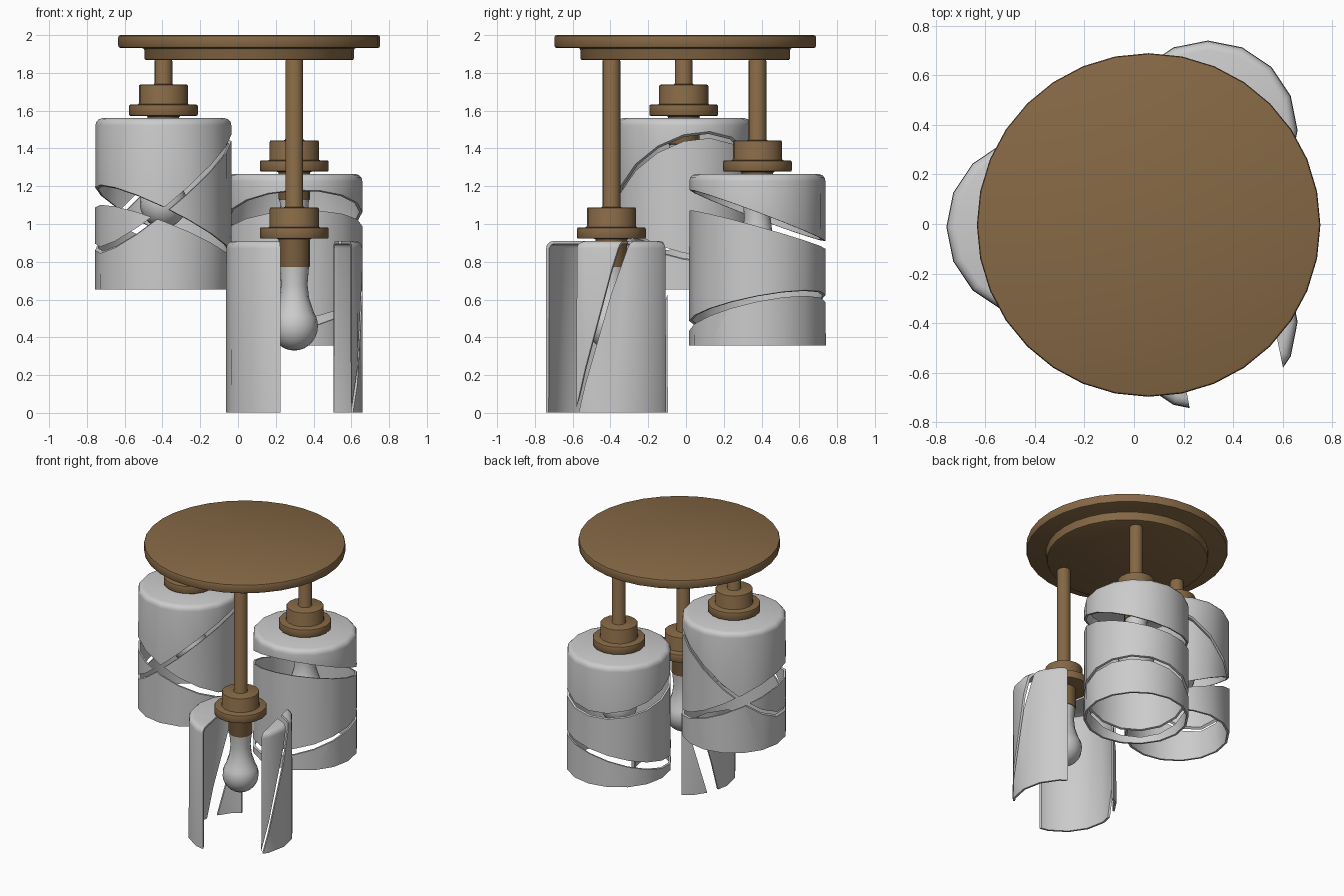
import bpy, bmesh, math
from mathutils import Vector

if "Cube" in bpy.data.objects:
    bpy.data.objects.remove(bpy.data.objects["Cube"])

brass = bpy.data.materials.new("brass")
brass.diffuse_color = (0.24, 0.14, 0.06, 1)
brass.use_nodes = True
brass.node_tree.nodes["Principled BSDF"].inputs["Base Color"].default_value = brass.diffuse_color


def activate(ob):
    bpy.ops.object.select_all(action='DESELECT')
    ob.select_set(True)
    bpy.context.view_layer.objects.active = ob


def make(name, verts, faces, loc):
    me = bpy.data.meshes.new(name)
    me.from_pydata(verts, [], faces)
    bm = bmesh.new()
    bm.from_mesh(me)
    bmesh.ops.remove_doubles(bm, verts=bm.verts, dist=1e-5)
    bmesh.ops.dissolve_degenerate(bm, edges=bm.edges, dist=1e-5)
    bmesh.ops.recalc_face_normals(bm, faces=bm.faces)
    bm.to_mesh(me)
    bm.free()
    ob = bpy.data.objects.new(name, me)
    ob.location = loc
    bpy.context.collection.objects.link(ob)
    return ob


def lathe(name, profile, loc, sides=16, mat=None, bevel=0):
    # revolve a profile that starts and ends on the axis
    verts, faces, n = [], [], len(profile)
    for i in range(sides):
        a = 2 * math.pi * i / sides
        verts += [(r * math.cos(a), r * math.sin(a), z) for r, z in profile]
    for i in range(sides):
        j = (i + 1) % sides
        for k in range(n - 1):
            faces.append((i * n + k, i * n + k + 1, j * n + k + 1, j * n + k))
    ob = make(name, verts, faces, loc)
    if mat:
        ob.data.materials.append(mat)
    if bevel:
        m = ob.modifiers.new("bevel", 'BEVEL')
        m.width, m.segments, m.limit_method = bevel, 2, 'ANGLE'
        m.angle_limit = math.radians(40)
    return ob


def wedge(loc, u, v, w, lo, hi):
    # cutter: slab between planes lo and hi, each (offset, slope_u, slope_v)
    s = 0.42
    v0, v1 = (-1.0, 0.1) if v.z else (-s, s)
    verts = []
    for p in (lo, hi):
        for a, b in ((-s, v0), (s, v0), (s, v1), (-s, v1)):
            verts.append(u * a + v * b + w * (p[0] + p[1] * a + p[2] * b))
    faces = [(0, 1, 2, 3), (4, 5, 6, 7), (0, 1, 5, 4), (1, 2, 6, 5), (2, 3, 7, 6), (3, 0, 4, 7)]
    ob = make("slit_cutter", verts, faces, loc)
    ob.hide_render = True
    return ob


X, Y, Z = Vector((1, 0, 0)), Vector((0, 1, 0)), Vector((0, 0, 1))
U1, W1 = Vector((-0.2, 0.98, 0)), Vector((0.98, 0.2, 0))
U2, W2 = Vector((-0.9, 0.43, 0)), Vector((0.43, 0.9, 0))

# ceiling canopy
lathe("ceiling_canopy", [(0, 2), (0.693, 2), (0.693, 1.932), (0.555, 1.932), (0.555, 1.867), (0, 1.867)],
      (0.059, -0.004, 0), 32, brass, 0.012)

# pendants: position, shade top height, slits relative to the shade top
pendants = [
    ("left", -0.395, -0.012, 1.56, [
        (X, Y, Z, (-0.41, 0.8, 0.28), (-0.375, 0.8, 0.28)),
        (X, Y, Z, (-0.61, -0.38, -0.18), (-0.54, -0.48, -0.2))]),
    ("back", 0.298, 0.378, 1.265, [
        (X, Y, Z, (-0.295, 0.05, -0.28), (-0.22, 0.05, -0.375)),
        (X, Y, Z, (-0.755, 0.22, 0.21), (-0.71, 0.18, 0.19))]),
    ("front", 0.298, -0.395, 0.91, [
        (U1, Z, W1, (-0.135, 0.02, 0), (0.26, 0, 0)),
        (U2, Z, W2, (0.18, -0.05, 0.265), (0.25, 0.05, 0.28))]),
]

for name, x, y, top, slits in pendants:
    loc = (x, y, top)
    # rod, stepped holder and socket
    lathe(name + "_rod_and_socket", [
        (0, 1.87 - top), (0.047, 1.87 - top), (0.047, 0.178), (0.13, 0.178), (0.13, 0.072),
        (0.182, 0.072), (0.182, 0.012), (0.083, 0.012), (0.083, -0.14), (0, -0.14)],
        loc, 16, brass, 0.008)
    # bulb
    ball = [(0.125 * math.sin(t), -0.45 - 0.13 * math.cos(t))
            for t in [math.radians(125 - 12.5 * k) for k in range(11)]]
    lathe(name + "_bulb", [(0, -0.135), (0.078, -0.135), (0.07, -0.23), (0.078, -0.3)] + ball, loc)
    # shade shell with rounded shoulder
    shade = lathe(name + "_shade", [
        (0, 0), (0.325, 0), (0.343, -0.006), (0.356, -0.02), (0.36, -0.038), (0.362, -0.908),
        (0.347, -0.908), (0.345, -0.04), (0.333, -0.02), (0.32, -0.015), (0, -0.015)], loc)
    # slits
    for s in slits:
        cutter = wedge(loc, *s)
        m = shade.modifiers.new("slit", 'BOOLEAN')
        m.operation, m.solver, m.object = 'DIFFERENCE', 'EXACT', cutter
        activate(shade)
        bpy.ops.object.modifier_apply(modifier=m.name)
        bpy.data.objects.remove(cutter)

for ob in list(bpy.context.scene.objects):
    activate(ob)
    for m in list(ob.modifiers):
        bpy.ops.object.modifier_apply(modifier=m.name)
    bpy.ops.object.shade_smooth_by_angle(angle=math.radians(35))
